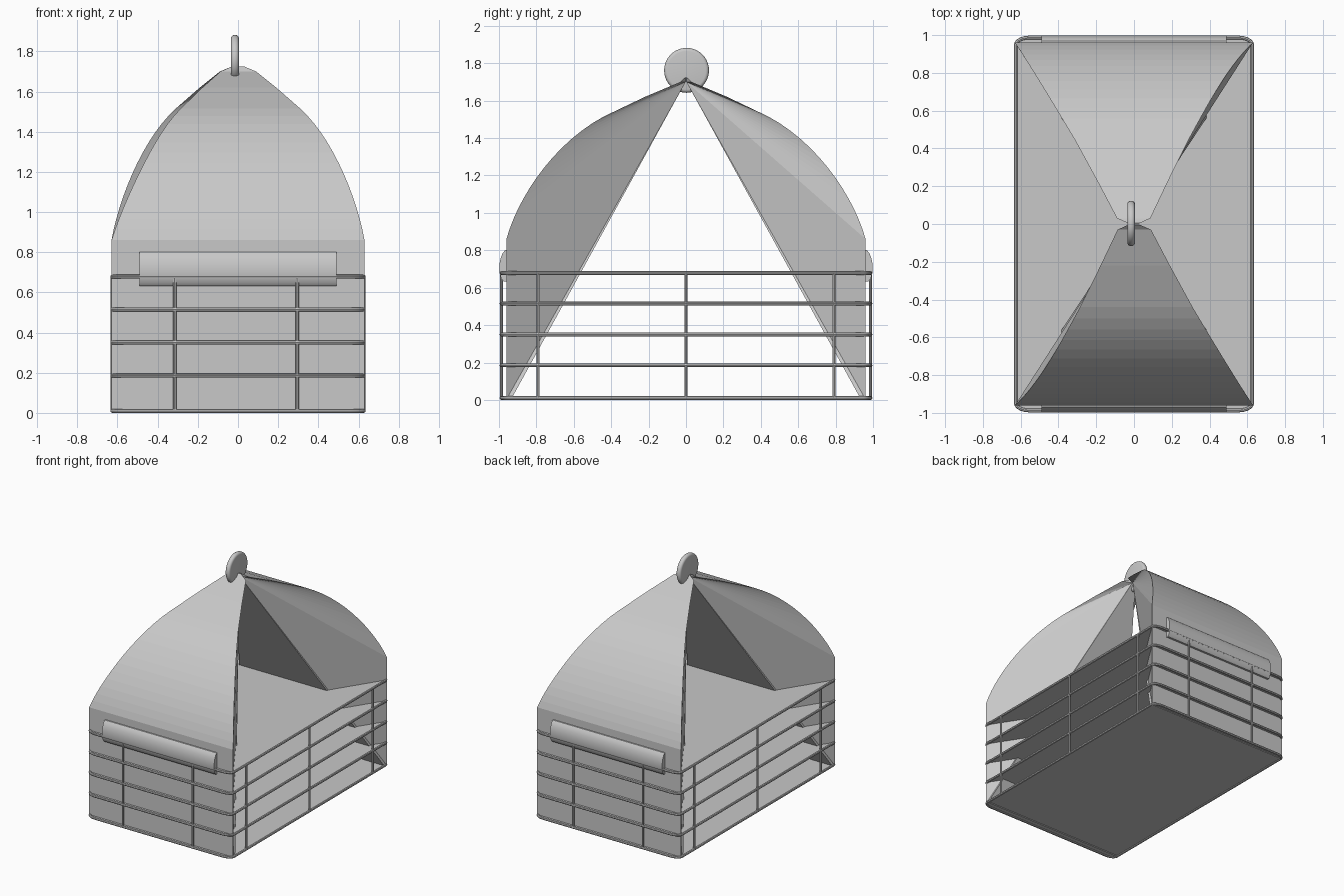
import bpy, bmesh, math
from mathutils import Vector
from mathutils.geometry import interpolate_bezier

cube = bpy.data.objects.get("Cube")
if cube:
    bpy.data.objects.remove(cube, do_unlink=True)

grey = bpy.data.materials.new("plain_grey")
grey.use_nodes = True
grey.diffuse_color = (0.58, 0.58, 0.58, 1)
grey.node_tree.nodes["Principled BSDF"].inputs["Base Color"].default_value = grey.diffuse_color


def select(obj):
    bpy.ops.object.select_all(action="DESELECT")
    obj.select_set(True)
    bpy.context.view_layer.objects.active = obj


def mesh_object(name, bm):
    mesh = bpy.data.meshes.new(name)
    bmesh.ops.recalc_face_normals(bm, faces=bm.faces)
    bm.to_mesh(mesh)
    bm.free()
    mesh.materials.append(grey)
    obj = bpy.data.objects.new(name, mesh)
    bpy.context.collection.objects.link(obj)
    select(obj)
    return obj


def wire(name, points, closed=False, radius=0.01):
    curve = bpy.data.curves.new(name, "CURVE")
    curve.dimensions = "3D"
    curve.bevel_depth = radius
    curve.bevel_resolution = 2
    curve.use_fill_caps = True
    spline = curve.splines.new("POLY")
    spline.points.add(len(points) - 1)
    for p, co in zip(spline.points, points):
        p.co = (*co, 1)
    spline.use_cyclic_u = closed
    curve.materials.append(grey)
    obj = bpy.data.objects.new(name, curve)
    bpy.context.collection.objects.link(obj)
    select(obj)
    bpy.ops.object.convert(target="MESH")
    bpy.ops.object.shade_smooth_by_angle(angle=math.radians(40))


# Rounded rectangle shared by the rails and the shelves
HALF_X, HALF_Y = 0.626, 0.987
ROUND_X, ROUND_Y = 0.07, 0.04
outline = []
for i, (sx, sy) in enumerate([(1, 1), (-1, 1), (-1, -1), (1, -1)]):
    for k in range(6):
        a = math.radians(90 * i + 18 * k)
        outline.append((sx * (HALF_X - ROUND_X) + ROUND_X * math.cos(a),
                        sy * (HALF_Y - ROUND_Y) + ROUND_Y * math.sin(a)))

# Wire rails, each closed by a thin shelf
LEVELS = [0.01, 0.185, 0.35, 0.515, 0.678]
for n, z in enumerate(LEVELS):
    ring = [(x, y, z) for x, y in outline]
    wire(f"rail_{n}", ring, closed=True)
    bm = bmesh.new()
    bm.faces.new([bm.verts.new(p) for p in ring])
    shelf = mesh_object(f"shelf_{n}", bm)
    mod = shelf.modifiers.new("thickness", "SOLIDIFY")
    mod.thickness = 0.004
    mod.offset = 0
    bpy.ops.object.modifier_apply(modifier=mod.name)

# Upright rods
for s in (-1, 1):
    side = "left" if s > 0 else "right"
    end = "back" if s > 0 else "front"
    for y in (-0.79, 0, 0.79):
        wire(f"{side}_rod", [(s * HALF_X, y, 0.005), (s * HALF_X, y, LEVELS[-1])], radius=0.008)
    for x in (-0.315, 0.295):
        wire(f"{end}_rod", [(x, s * HALF_Y, 0.005), (x, s * HALF_Y, LEVELS[-1])], radius=0.008)

# End panels: closed shapes with an upright wall curving to the peak,
# folded triangular sides and a sloping inner face
WALL_TOP, PEAK = 0.86, 1.725
arc = interpolate_bezier(Vector((0.63, 0.96, WALL_TOP)), Vector((0.59, 0.90, 1.08)),
                         Vector((0.47, 0.71, 1.37)), Vector((0.31, 0.44, 1.515)), 14)
edge = [Vector((0.63, 0.935, 0.003)), Vector((0.63, 0.96, 0.003))] + list(arc)
edge += [Vector((0.19, 0.22, 1.62)), Vector((0.09, 0.03, 1.70)), Vector((0.03, 0.004, PEAK))]


def edge_point(p, m, s):
    # one side edge of each panel is drawn in a little
    x = p.x
    if m == s and p.z > WALL_TOP:
        x -= 0.035 * math.sin(math.pi * (p.z - WALL_TOP) / (PEAK - WALL_TOP))
    return (m * x, s * p.y, p.z)


for s, end in ((-1, "front"), (1, "back")):
    bm = bmesh.new()
    cols = [[bm.verts.new(edge_point(p, m, s)) for p in edge] for m in (-1, 1)]
    tips = [bm.verts.new((m * 0.015, s * 0.002, 1.70)) for m in (-1, 1)]
    for i in range(len(edge) - 1):
        bm.faces.new((cols[0][i], cols[1][i], cols[1][i + 1], cols[0][i + 1]))
    for tip, col in zip(tips, cols):
        for a, b in zip(col, col[1:]):
            bm.faces.new((a, b, tip))
    for k in (0, -1):
        bm.faces.new((cols[0][k], cols[1][k], tips[1], tips[0]))
    mesh_object(f"{end}_panel", bm)

    # Flap folded over the top rail
    profile = [(0.955, 0.802), (0.968, 0.80), (0.98, 0.785), (0.99, 0.762), (0.997, 0.73),
               (0.997, 0.685), (0.989, 0.65), (0.975, 0.633), (0.955, 0.632)]
    bm = bmesh.new()
    rows = [[bm.verts.new((x, s * y, z)) for y, z in profile] for x in (-0.49, 0.49)]
    for i in range(len(profile)):
        bm.faces.new((rows[0][i - 1], rows[1][i - 1], rows[1][i], rows[0][i]))
    for row in rows:
        bm.faces.new(row)
    mesh_object(f"{end}_flap", bm)
    bpy.ops.object.shade_smooth_by_angle(angle=math.radians(35))

# Round tag at the peak
bpy.ops.mesh.primitive_cylinder_add(vertices=40, radius=0.12, depth=0.04,
                                    location=(-0.015, 0.003, 1.762),
                                    rotation=(0, math.pi / 2, 0))
tag = bpy.context.object
tag.name = "peak_disc"
tag.data.materials.append(grey)
bevel = tag.modifiers.new("round_edge", "BEVEL")
bevel.width = 0.018
bevel.segments = 4
bpy.ops.object.modifier_apply(modifier=bevel.name)
bpy.ops.object.shade_smooth_by_angle(angle=math.radians(35))
